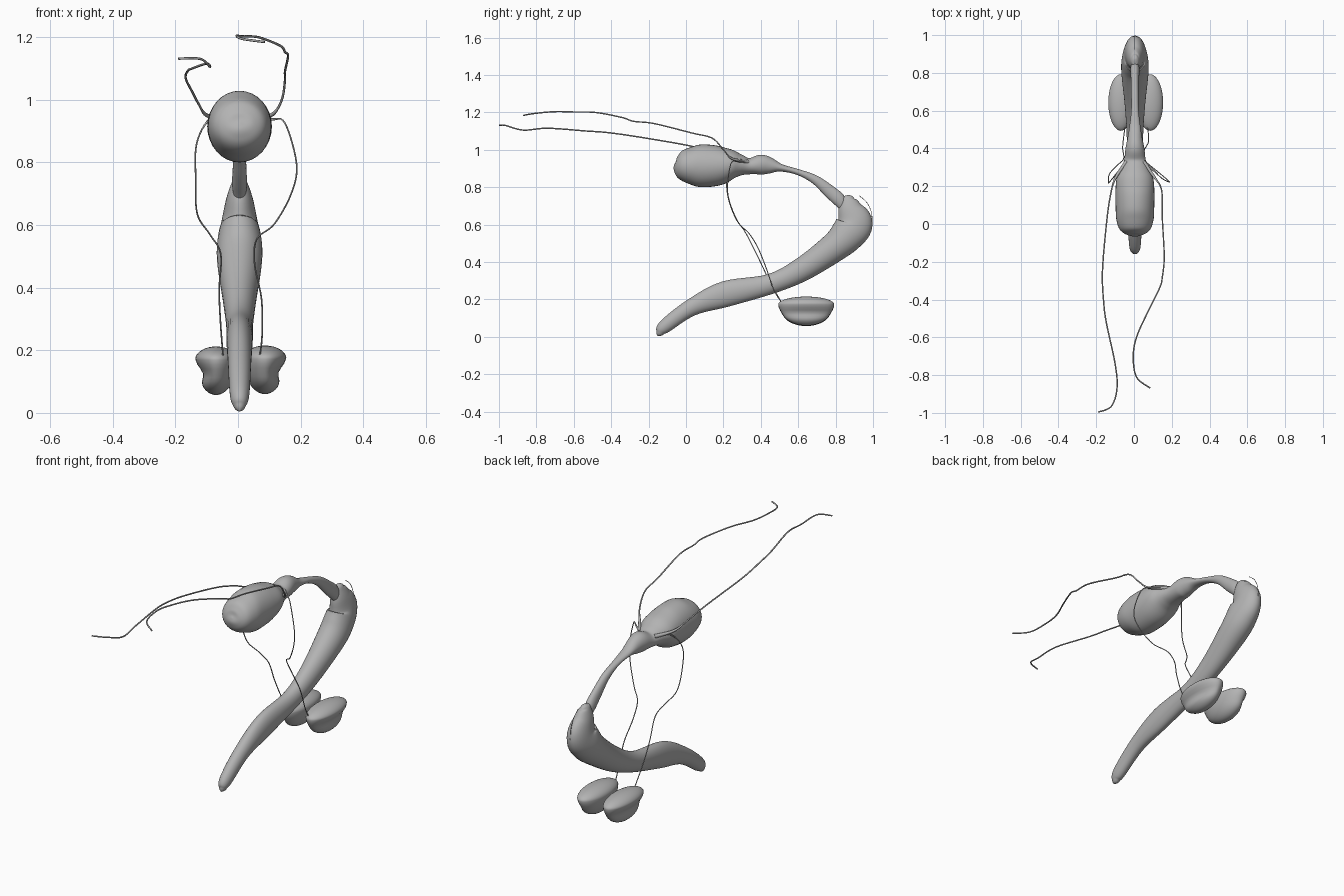
import bpy, bmesh, math
from mathutils import Vector

cube = bpy.data.objects.get("Cube")
if cube:
    bpy.data.objects.remove(cube, do_unlink=True)

grey = bpy.data.materials.new("matte grey")
grey.use_nodes = True
GREY = (0.45, 0.45, 0.45, 1)
grey.diffuse_color = GREY
grey.node_tree.nodes["Principled BSDF"].inputs["Base Color"].default_value = GREY


def finish(bm, name):
    bmesh.ops.recalc_face_normals(bm, faces=bm.faces)
    for f in bm.faces:
        f.smooth = True
    me = bpy.data.meshes.new(name)
    bm.to_mesh(me)
    bm.free()
    me.materials.append(grey)
    ob = bpy.data.objects.new(name, me)
    bpy.context.collection.objects.link(ob)


def smooth_path(points, steps):
    """Catmull-Rom interpolation of tuples of any length."""
    p = [Vector(q) for q in points]
    p = [p[0]] + p + [p[-1]]
    out = []
    for a, b, c, d in zip(p, p[1:], p[2:], p[3:]):
        for i in range(steps):
            t = i / steps
            out.append(0.5 * (2 * b + (c - a) * t + (2 * a - 5 * b + 4 * c - d) * t * t
                              + (3 * b - a - 3 * c + d) * t ** 3))
    return out + [p[-1]]


def loft(name, sections, steps=6, sides=32, x0=0.005):
    """Elliptical rings along a path in the middle plane: y, z, half height, half width."""
    path = smooth_path(sections, steps)
    bm = bmesh.new()
    rings = []
    for i, s in enumerate(path):
        a, b = path[max(i - 1, 0)], path[min(i + 1, len(path) - 1)]
        t = Vector((b[0] - a[0], b[1] - a[1])).normalized()
        ring = []
        for k in range(sides):
            ang = math.tau * k / sides
            h = max(s[2], 0.002) * math.sin(ang)
            w = max(s[3], 0.002) * math.cos(ang)
            ring.append(bm.verts.new((x0 + w, s[0] - t[1] * h, s[1] + t[0] * h)))
        rings.append(ring)
    for r, q in zip(rings, rings[1:]):
        for k in range(sides):
            n = (k + 1) % sides
            bm.faces.new((r[k], r[n], q[n], q[k]))
    bm.faces.new(rings[0])
    bm.faces.new(rings[-1])
    finish(bm, name)


def strand(name, points, radius, base=1.0):
    """Thin tube through the points, its first point thickened by base."""
    cu = bpy.data.curves.new(name, 'CURVE')
    cu.dimensions = '3D'
    cu.bevel_depth = radius
    cu.bevel_resolution = 2
    cu.use_fill_caps = True
    path = smooth_path(points, 6)
    sp = cu.splines.new('POLY')
    sp.points.add(len(path) - 1)
    for i, (pt, co) in enumerate(zip(sp.points, path)):
        pt.co = (*co, 1)
        pt.radius = 1 + (base - 1) * max(0, 1 - i / 9)
    sp.use_smooth = True
    cu.materials.append(grey)
    ob = bpy.data.objects.new(name, cu)
    bpy.context.collection.objects.link(ob)


def pod(name, side, center, half_width):
    """Bean-like sac: low rounded cap, deeper bowl, groove on the outer side."""
    bm = bmesh.new()
    bmesh.ops.create_uvsphere(bm, u_segments=36, v_segments=24, radius=1)
    for v in bm.verts:
        x, y, z = v.co
        groove = math.exp(-((z + 0.4) / 0.25) ** 2)
        if x * side > 0:
            x *= 1 - 0.32 * groove
        y *= 1 - 0.05 * groove
        v.co = (center[0] + x * half_width, center[1] + 0.15 * y,
                center[2] + z * (0.043 if z > 0 else 0.112))
    finish(bm, name)


# Head bulb, knot behind it and the thin neck
loft("head_and_neck", [
    (-.062, .922, .003, .003), (-.055, .92, .04, .045), (-.03, .917, .075, .08),
    (.02, .915, .098, .098), (.08, .914, .114, .102), (.17, .915, .107, .103),
    (.24, .92, .083, .097), (.29, .917, .058, .075), (.34, .912, .043, .057),
    (.4, .92, .053, .05), (.45, .915, .043, .04), (.51, .903, .02, .03),
    (.6, .88, .016, .02), (.69, .84, .024, .02), (.77, .775, .034, .022),
    (.82, .73, .035, .024), (.85, .68, .02, .016), (.87, .64, .003, .003)])

# Curved body running from the tail tip up around the bend
loft("body", [
    (-.152, .006, .003, .003), (-.142, .02, .02, .018), (-.11, .058, .037, .031),
    (.03, .157, .046, .037), (.21, .228, .069, .042), (.45, .282, .054, .043),
    (.62, .36, .064, .053), (.79, .477, .079, .071), (.862, .545, .093, .071),
    (.9, .61, .098, .058), (.878, .685, .066, .042), (.87, .73, .043, .027),
    (.872, .75, .024, .016), (.873, .758, .003, .003)])

# Fine hair arching behind the bend
strand("back_hair", [(.005, .925, .755), (.005, .965, .72), (.005, .99, .67), (.005, .997, .61)],
       .0015)

# Hanging sacs
pod("left_pod", 1, (.086, .643, .172), .069)
pod("right_pod", -1, (-.07, .643, .169), .067)

# Tubes from the head down to the sacs
strand("left_tube", [
    (.04, .34, .935), (.107, .28, .937), (.15, .24, .925), (.187, .222, .794),
    (.17, .24, .7), (.116, .285, .603), (.06, .335, .555), (.053, .385, .475),
    (.075, .43, .364), (.077, .47, .25), (.07, .51, .185)], .0026, 2.5)
strand("right_tube", [
    (-.03, .34, .935), (-.09, .27, .937), (-.132, .22, .86), (-.135, .225, .746),
    (-.13, .265, .635), (-.09, .31, .57), (-.055, .345, .507), (-.06, .4, .395),
    (-.056, .45, .29), (-.048, .51, .185)], .0026, 2.5)

# Long feelers sweeping forward
strand("left_feeler", [
    (.05, .33, .935), (.11, .245, .953), (.14, .2, 1.0), (.15, .14, 1.062),
    (.15, .03, 1.09), (.16, -.17, 1.14), (.15, -.28, 1.152), (.135, -.34, 1.172),
    (.066, -.48, 1.199), (.013, -.6, 1.202), (-.004, -.7, 1.204),
    (.013, -.81, 1.194), (.085, -.868, 1.184)], .0038, 3)
strand("right_feeler", [
    (-.04, .33, .935), (-.1, .24, .95), (-.125, .15, .985), (-.145, .01, 1.023),
    (-.167, -.25, 1.068), (-.16, -.42, 1.092), (-.145, -.53, 1.1),
    (-.1, -.74, 1.115), (-.09, -.87, 1.105), (-.12, -.965, 1.13),
    (-.19, -.996, 1.131)], .0038, 3)
